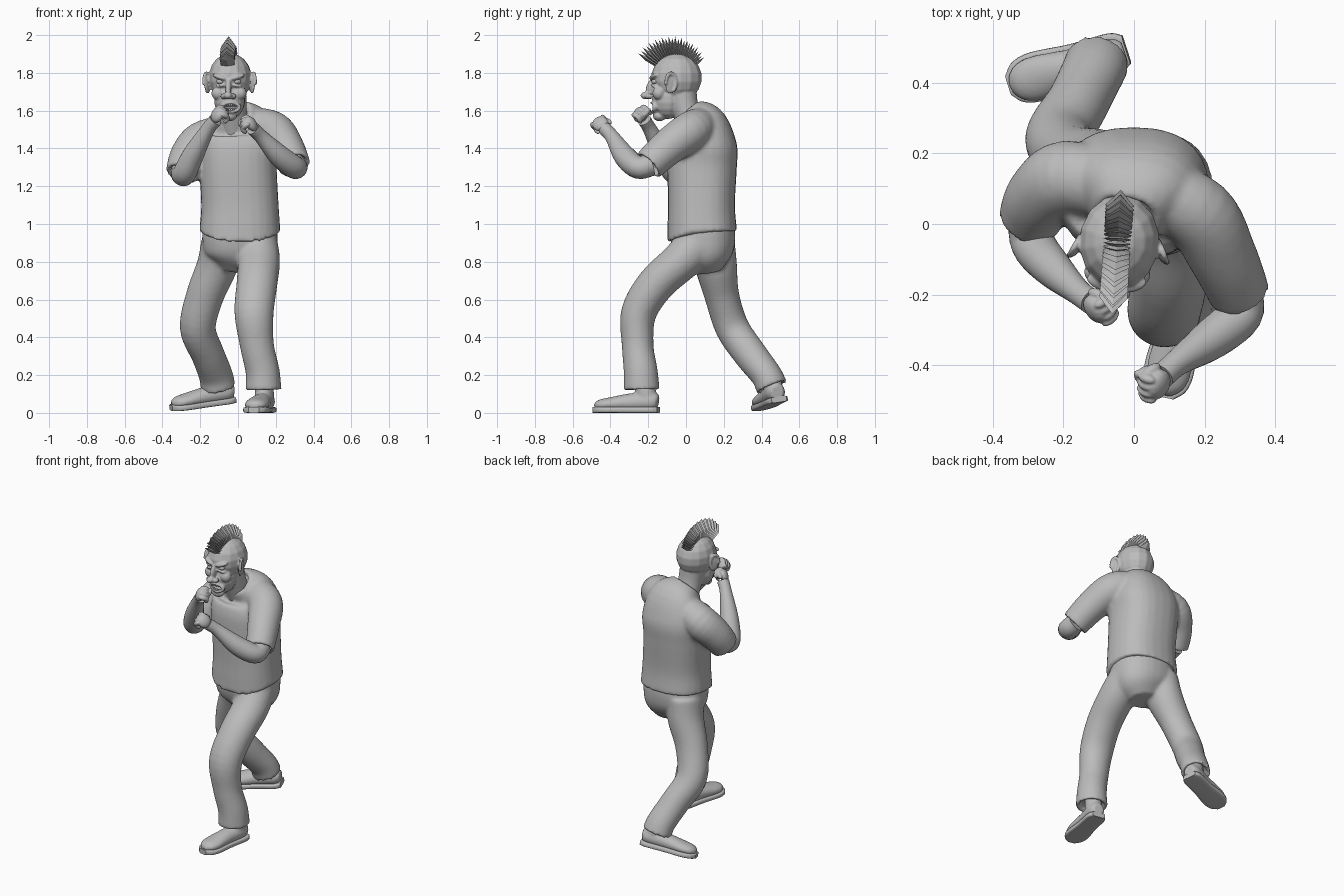
import bpy, bmesh, math
from mathutils import Vector, Matrix, Euler

old = bpy.data.objects.get("Cube")
if old:
    bpy.data.objects.remove(old, do_unlink=True)

grey = bpy.data.materials.new("neutral grey")
grey.use_nodes = True
grey.diffuse_color = (0.5, 0.5, 0.5, 1)
grey.node_tree.nodes["Principled BSDF"].inputs["Base Color"].default_value = grey.diffuse_color


def blob(bm, pos, size, rot=(0, 0, 0), base=Matrix()):
    """Ellipsoid with the given radii."""
    m = base @ Matrix.Translation(pos) @ Euler(rot).to_matrix().to_4x4() @ Matrix.Diagonal((*size, 1))
    bmesh.ops.create_uvsphere(bm, u_segments=14, v_segments=9, radius=1, matrix=m)


def smooth_path(points, steps=5):
    """Catmull-Rom samples through (x, y, z, width, depth) stations."""
    p = [Vector(q) for q in points]
    p = [p[0] * 2 - p[1]] + p + [p[-1] * 2 - p[-2]]
    out = []
    for a, b, c, d in zip(p, p[1:], p[2:], p[3:]):
        for i in range(steps):
            t = i / steps
            out.append((b * 2 + (c - a) * t + (a * 2 - b * 5 + c * 4 - d) * t * t
                        + (b * 3 - a - c * 3 + d) * t ** 3) * 0.5)
    return out + [p[-2]]


def loft(bm, points, power=2.0, hollow=0.0, base=Matrix(), seg=28):
    """Closed tube of (super)elliptical rings; hollow sinks the last end inward."""
    path = smooth_path(points)
    rings, t = [], None
    for i, s in enumerate(path):
        t = (path[min(i + 1, len(path) - 1)].to_3d() - path[max(i - 1, 0)].to_3d()).normalized()
        u = (Vector((1, 0, 0)) - t * t.x).normalized()
        v = t.cross(u)
        ring = []
        for k in range(seg):
            a = math.tau * k / seg
            c, n = math.cos(a), math.sin(a)
            c = math.copysign(abs(c) ** (2 / power), c)
            n = math.copysign(abs(n) ** (2 / power), n)
            ring.append(s.to_3d() + u * c * s[3] + v * n * s[4])
        rings.append(ring)
    if hollow:
        mid = path[-1].to_3d()
        inner = [mid + (q - mid) * 0.78 for q in rings[-1]]
        rings += [inner, [q - t * hollow for q in inner]]
    vr = [[bm.verts.new(base @ q) for q in ring] for ring in rings]
    faces = [bm.faces.new(vr[0]), bm.faces.new(vr[-1])]
    for a, b in zip(vr, vr[1:]):
        for k in range(seg):
            j = (k + 1) % seg
            faces.append(bm.faces.new((a[k], a[j], b[j], b[k])))
    bmesh.ops.recalc_face_normals(bm, faces=faces)


def finish(name, bm, voxel=0.0, smooth=0, cutter=None, angle=None):
    """Turn the bmesh into an object, fusing overlapping pieces if a voxel size is given."""
    me = bpy.data.meshes.new(name)
    bm.to_mesh(me)
    bm.free()
    me.materials.append(grey)
    ob = bpy.data.objects.new(name, me)
    bpy.context.collection.objects.link(ob)
    bpy.ops.object.select_all(action='DESELECT')
    ob.select_set(True)
    bpy.context.view_layer.objects.active = ob
    if voxel:
        r = ob.modifiers.new("fuse", 'REMESH')
        r.mode, r.voxel_size, r.use_smooth_shade = 'VOXEL', voxel, True
        s = ob.modifiers.new("soften", 'SMOOTH')
        s.factor, s.iterations = 0.5, smooth
        if cutter:
            b = ob.modifiers.new("cut", 'BOOLEAN')
            b.operation, b.object = 'DIFFERENCE', cutter
        for m in list(ob.modifiers):
            bpy.ops.object.modifier_apply(modifier=m.name)
    if angle:
        bpy.ops.object.shade_smooth_by_angle(angle=math.radians(angle))
    return ob


# Shirt: torso with a front-dipped hem, plus two open sleeves
bm = bmesh.new()
loft(bm, [(0.01, 0.085, 0.96, 0.215, 0.185), (0.01, 0.082, 1.1, 0.205, 0.177),
          (0.0, 0.085, 1.3, 0.205, 0.184), (0.0, 0.09, 1.42, 0.212, 0.18),
          (0.0, 0.08, 1.52, 0.18, 0.14), (-0.02, 0.02, 1.59, 0.095, 0.085)], 2.4, 0.03)
for v in bm.verts:
    if v.co.z < 1.0:
        v.co.z -= 0.05 * min(1, max(0, -v.co.y / 0.08))
loft(bm, [(0.04, 0.1, 1.53, 0.09, 0.09), (0.18, 0.03, 1.495, 0.105, 0.105),
          (0.25, -0.09, 1.41, 0.097, 0.097), (0.3, -0.2, 1.31, 0.086, 0.086)], hollow=0.04)
loft(bm, [(-0.05, 0.1, 1.49, 0.09, 0.09), (-0.185, 0.13, 1.44, 0.108, 0.108),
          (-0.26, 0.08, 1.36, 0.1, 0.1), (-0.295, 0.015, 1.265, 0.09, 0.09)], hollow=0.04)
finish("shirt", bm, 0.0115, 4)

# Trousers: pelvis, bent front leg, trailing back leg
bm = bmesh.new()
loft(bm, [(0.01, 0.085, 1.02, 0.195, 0.165), (0.01, 0.09, 0.92, 0.2, 0.172),
          (0.01, 0.1, 0.83, 0.185, 0.15), (0.0, 0.11, 0.75, 0.11, 0.08)], 2.2)
loft(bm, [(0.1, 0.07, 0.9, 0.11, 0.12), (0.11, -0.03, 0.8, 0.112, 0.105),
          (0.1, -0.16, 0.68, 0.108, 0.1), (0.085, -0.25, 0.53, 0.104, 0.094),
          (0.1, -0.256, 0.36, 0.09, 0.084), (0.13, -0.24, 0.22, 0.09, 0.09),
          (0.135, -0.235, 0.12, 0.096, 0.096)], hollow=0.03)
loft(bm, [(-0.085, 0.13, 0.9, 0.11, 0.13), (-0.11, 0.158, 0.78, 0.108, 0.113),
          (-0.175, 0.19, 0.62, 0.1, 0.092), (-0.213, 0.245, 0.45, 0.095, 0.09),
          (-0.16, 0.34, 0.31, 0.088, 0.088), (-0.118, 0.425, 0.2, 0.09, 0.082),
          (-0.105, 0.455, 0.135, 0.092, 0.085)], hollow=0.03)
finish("trousers", bm, 0.0115, 4)

# Shoes: upper and boxy sole, toe along local -y
SHOE = [(0, 0.088, 0.055, 0.035, 0.04), (0, 0.05, 0.06, 0.052, 0.05), (0, -0.06, 0.055, 0.054, 0.048),
        (0, -0.17, 0.046, 0.064, 0.036), (0, -0.225, 0.04, 0.052, 0.03), (0, -0.253, 0.035, 0.022, 0.015)]
for side, pos, rot in (("left", (0.135, -0.235, 0), (0, 0, -0.2)),
                       ("right", (-0.106, 0.47, 0.045), (0.13, 0.15, -1.28))):
    place = Matrix.Translation(pos) @ (Matrix.Rotation(rot[2], 4, 'Z') @ Matrix.Rotation(rot[0], 4, 'X')
                                       @ Matrix.Rotation(rot[1], 4, 'Y'))
    bm = bmesh.new()
    loft(bm, SHOE, base=place)
    loft(bm, [(0, 0.03, 0.06, 0.05, 0.055), (0, 0.02, 0.12, 0.05, 0.055), (0, 0.01, 0.18, 0.045, 0.045)], base=place)
    finish(side + "_shoe", bm, 0.009, 2)
    bm = bmesh.new()
    loft(bm, [(x, y * 1.03, 0.016, w + 0.007, 0.016) for x, y, z, w, d in SHOE], 5, base=place)
    finish(side + "_sole", bm, angle=40)

# Bare arms with clenched fists
ARMS = {"left": ([(0.3, -0.18, 1.315, 0.06, 0.06), (0.3, -0.255, 1.3, 0.063, 0.06),
                  (0.22, -0.325, 1.36, 0.058, 0.058), (0.125, -0.39, 1.46, 0.038, 0.038),
                  (0.08, -0.43, 1.505, 0.036, 0.036)], (0.06, -0.45, 1.525), (-1, 0.3, -0.5)),
        "right": ([(-0.295, 0.03, 1.28, 0.06, 0.06), (-0.285, -0.055, 1.265, 0.063, 0.06),
                   (-0.235, -0.12, 1.37, 0.056, 0.056), (-0.16, -0.19, 1.5, 0.037, 0.037),
                   (-0.12, -0.22, 1.55, 0.036, 0.036)], (-0.1, -0.235, 1.575), (0.6, 0.5, -0.3))}
for side, (path, centre, curl) in ARMS.items():
    bm = bmesh.new()
    loft(bm, path)
    d = (Vector(path[-1][:3]) - Vector(path[-2][:3])).normalized()
    n = Vector(curl)
    n = (n - d * n.dot(d)).normalized()
    s = n.cross(d)
    if side == "right":
        s = -s
    frame = Matrix((s, d, n)).transposed().to_4x4()
    frame.translation = centre
    fist = bmesh.new()
    blob(fist, (0, 0, -0.012), (0.044, 0.045, 0.026), base=frame)
    for i in range(4):
        x = (i - 1.5) * 0.0235
        reach = 0.036 - 0.004 * abs(i - 1.2)
        blob(fist, (x, reach, 0.006), (0.0125, 0.016, 0.028), base=frame)
        blob(fist, (x, reach - 0.02, 0.032), (0.012, 0.026, 0.013), base=frame)
    blob(fist, (0.04, 0.0, 0.012), (0.015, 0.034, 0.016), (0.3, 0, 0.2), frame)
    blob(fist, (0.022, 0.022, 0.042), (0.026, 0.012, 0.011), (0, 0, 0.3), frame)
    bmesh.ops.recalc_face_normals(fist, faces=fist.faces)
    finish(side + "_fist", fist, 0.0045, 2)
    finish(side + "_arm", bm, angle=60)

# Head: skull, jaw, features and neck fused, mouth cut open
head = Matrix.Translation((-0.042, -0.06, 1.75)) @ Matrix.Rotation(-0.07, 4, 'Z')
bm = bmesh.new()
blob(bm, (0, 0.01, 0.025), (0.115, 0.135, 0.128), base=head)
blob(bm, (0, -0.035, -0.09), (0.084, 0.085, 0.105), base=head)
blob(bm, (0, -0.08, -0.178), (0.042, 0.036, 0.028), base=head)
blob(bm, (0, -0.125, -0.025), (0.016, 0.026, 0.05), (-0.35, 0, 0), head)
blob(bm, (0, -0.152, -0.07), (0.024, 0.03, 0.02), base=head)
for m in (-1, 1):
    blob(bm, (m * 0.058, -0.08, -0.058), (0.036, 0.034, 0.036), base=head)
    blob(bm, (m * 0.045, -0.108, 0.028), (0.044, 0.022, 0.014), (0, -m * 0.3, m * 0.3), head)
    blob(bm, (m * 0.025, -0.134, -0.074), (0.017, 0.02, 0.015), base=head)
    blob(bm, (m * 0.044, -0.103, -0.018), (0.03, 0.018, 0.009), (0, m * 0.15, m * 0.3), head)
    # ears: thin shell with a raised rim, flaring backward
    ear = head @ Matrix.Translation((m * 0.118, -0.015, -0.012)) @ Matrix.Rotation(m * 0.45, 4, 'Z')
    blob(bm, (0, 0, 0), (0.01, 0.03, 0.05), base=ear)
    for k in range(14):
        a = math.tau * k / 20 - 0.9
        blob(bm, (m * 0.008, 0.029 * math.cos(a), 0.01 + 0.05 * math.sin(a)), (0.009, 0.009, 0.011), base=ear)
for k in range(20):
    a = math.tau * k / 20
    blob(bm, (0.01 + 0.046 * math.cos(a), -0.116 + 0.014 * abs(math.cos(a)), -0.132 + 0.024 * math.sin(a)),
         (0.011, 0.012, 0.009), base=head)
loft(bm, [(-0.02, 0.05, 1.48, 0.075, 0.075), (-0.027, 0.0, 1.6, 0.074, 0.07), (-0.037, -0.03, 1.72, 0.08, 0.085)])
cut = bmesh.new()
blob(cut, (0.01, -0.125, -0.132), (0.042, 0.04, 0.018), base=head)
cutter = finish("mouth_cutter", cut)
cutter.hide_render = True
finish("head", bm, 0.0055, 2, cutter)
bpy.data.objects.remove(cutter, do_unlink=True)

# Eyes
bm = bmesh.new()
for m in (-1, 1):
    blob(bm, (m * 0.044, -0.1, 0.004), (0.022, 0.02, 0.015), base=head)
finish("eyes", bm, angle=60)

# Teeth
bm = bmesh.new()
for row in (-0.119, -0.146):
    for i in range(6):
        x = (i - 2.5) * 0.0115
        blob(bm, (0.01 + x, -0.112 + 6 * x * x, row), (0.006, 0.005, 0.008), base=head)
finish("teeth", bm, angle=60)

# Mohawk: a fan of thin pointed blades over the skull
bm = bmesh.new()
COUNT = 25
for i in range(COUNT):
    f = i / (COUNT - 1)
    lean = math.radians(58 - 112 * f)
    length = 0.243 - 0.062 * f ** 1.3 - 0.008 * (i % 2)
    blade = head @ Matrix.Translation((-0.006, 0.01, 0.025)) @ Matrix.Rotation(lean, 4, 'X') \
        @ Matrix.Diagonal((1, 0.28, 1, 1))
    shoulder = length - 0.055
    bmesh.ops.create_cone(bm, cap_ends=True, segments=4, radius1=0.034, radius2=0.04, depth=shoulder - 0.1,
                          matrix=blade @ Matrix.Translation((0, 0, (shoulder + 0.1) / 2)))
    bmesh.ops.create_cone(bm, cap_ends=True, segments=4, radius1=0.04, radius2=0, depth=0.055,
                          matrix=blade @ Matrix.Translation((0, 0, length - 0.0275)))
finish("mohawk", bm)
